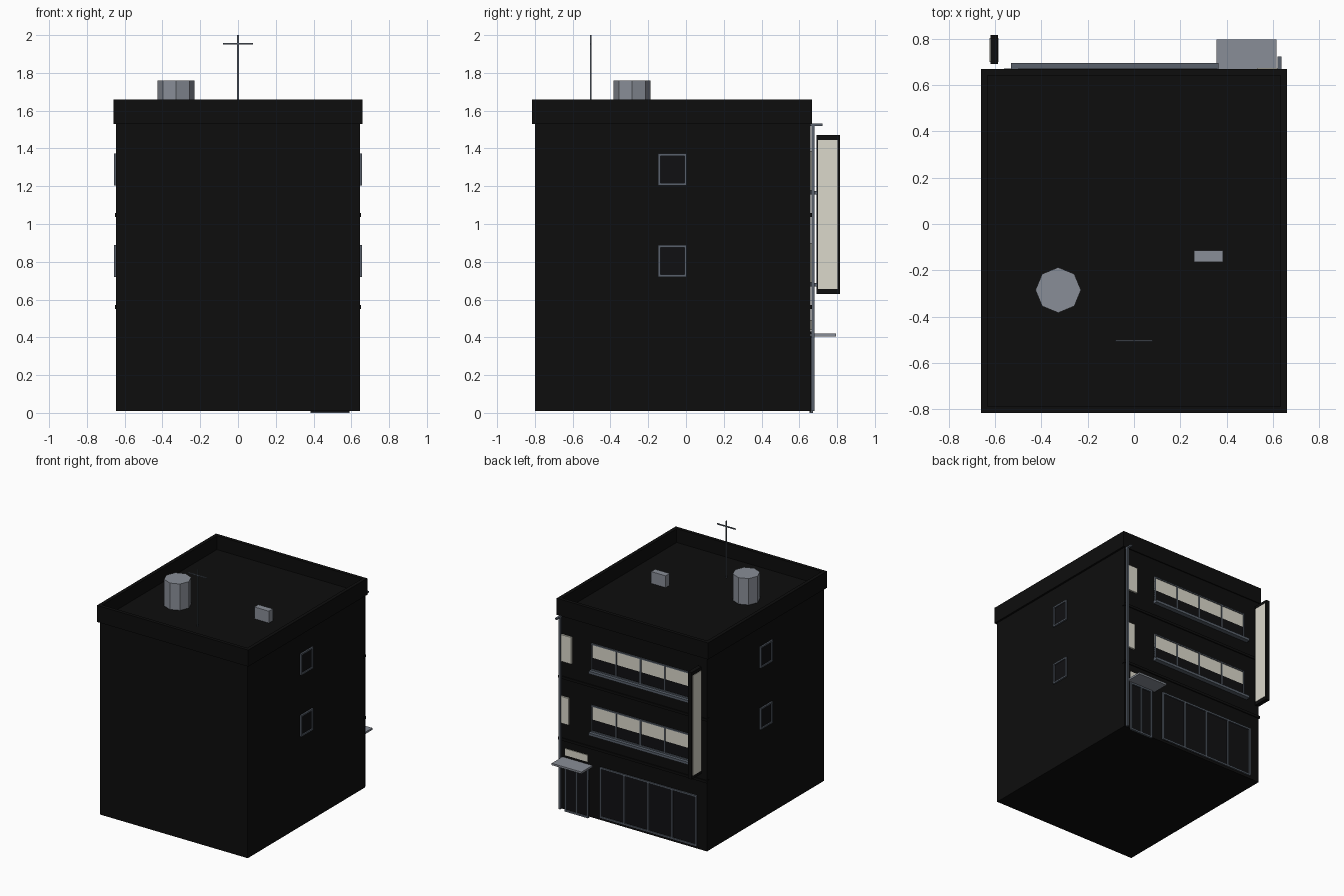
import bpy, bmesh, math

if "Cube" in bpy.data.objects:
    bpy.data.objects.remove(bpy.data.objects["Cube"])


def material(name, rgb):
    m = bpy.data.materials.new(name)
    m.diffuse_color = (*rgb, 1)
    m.use_nodes = True
    m.node_tree.nodes["Principled BSDF"].inputs["Base Color"].default_value = m.diffuse_color
    return m


WALL = material("black wall", (0.004, 0.004, 0.004))
GLASS = material("dark glass", (0.005, 0.005, 0.006))
SLATE = material("slate frame", (0.10, 0.12, 0.15))
GREY = material("light grey metal", (0.25, 0.27, 0.31))
CREAM = material("cream", (0.71, 0.69, 0.60))


def boxes(name, mat, *bounds):
    """One object made of boxes given as (x0, x1, y0, y1, z0, z1)."""
    bm = bmesh.new()
    for b in bounds:
        vs = bmesh.ops.create_cube(bm, size=1)["verts"]
        for v in vs:
            for i in range(3):
                v.co[i] = b[2 * i] if v.co[i] < 0 else b[2 * i + 1]
    me = bpy.data.meshes.new(name)
    bm.to_mesh(me)
    bm.free()
    me.materials.append(mat)
    ob = bpy.data.objects.new(name, me)
    bpy.context.collection.objects.link(ob)
    return ob


WY = 0.66  # facade plane, facing +y


def facade_frame(name, x0, x1, z0, z1, panes, w=0.013, d=0.012):
    """Window frame with evenly spaced mullions on the facade."""
    y0, y1 = WY - 0.005, WY + d
    bars = [(x0, x1, y0, y1, z0, z0 + w), (x0, x1, y0, y1, z1 - w, z1)]
    for i in range(panes + 1):
        x = x0 + (x1 - x0 - w) * i / panes
        bars.append((x, x + w, y0, y1, z0 + w, z1 - w))
    boxes(name, SLATE, *bars)


# Main block with roof deck
boxes("building_body", WALL, (-0.645, 0.645, -0.80, WY, 0.01, 1.53))
boxes("roof_deck", WALL, (-0.64, 0.64, -0.795, 0.65, 1.53, 1.552))

# Parapet ring around the roof
X, Y0, Y1, T = 0.66, -0.815, 0.668, 0.028
boxes("parapet", WALL,
      (-X, X, Y0, Y0 + T, 1.53, 1.66), (-X, X, Y1 - T, Y1, 1.53, 1.66),
      (-X, -X + T, Y0 + T, Y1 - T, 1.53, 1.66),
      (X - T, X, Y0 + T, Y1 - T, 1.53, 1.66))

# Upper floors: bands, ribbon windows, sills and narrow windows
for n, dz in (("lower", 0), ("upper", 0.487)):
    boxes(n + "_floor_band", WALL,
          (-0.65, 0.65, WY - 0.02, 0.668, 0.55 + dz, 0.57 + dz))
    boxes(n + "_ribbon_glass", GLASS,
          (-0.50, 0.36, WY - 0.005, WY + 0.004, 0.69 + dz, 0.785 + dz))
    boxes(n + "_ribbon_blinds", CREAM,
          (-0.50, 0.36, WY - 0.005, WY + 0.004, 0.785 + dz, 0.893 + dz))
    facade_frame(n + "_ribbon_frame", -0.50, 0.36, 0.688 + dz, 0.898 + dz, 4,
                 0.01, 0.01)
    boxes(n + "_ribbon_sill", SLATE,
          (-0.53, 0.365, WY - 0.005, 0.695, 0.668 + dz, 0.688 + dz))
    left = 0.53 if dz else 0.555
    boxes(n + "_narrow_window", CREAM,
          (left, 0.62, WY - 0.005, 0.674, 0.69 + dz, 0.90 + dz))

# Side windows on both flanks
for s, side in ((1, "right"), (-1, "left")):
    for n, z0 in (("lower", 0.72), ("upper", 1.205)):
        a, b, c = sorted((s * 0.64, s * 0.657)), -0.147, 0.003
        z1, w = z0 + 0.168, 0.012
        boxes(f"{side}_{n}_side_frame", SLATE,
              (*a, b, c, z0, z0 + w), (*a, b, c, z1 - w, z1),
              (*a, b, b + w, z0 + w, z1 - w), (*a, c - w, c, z0 + w, z1 - w))
        boxes(f"{side}_{n}_side_glass", GLASS,
              (*sorted((s * 0.64, s * 0.648)), b + w, c - w, z0 + w, z1 - w))

# Ground floor: shop window and double door
boxes("shop_glass", GLASS, (-0.56, 0.285, WY - 0.005, WY + 0.003, 0.03, 0.43))
facade_frame("shop_frame", -0.56, 0.285, 0.03, 0.43, 4)
boxes("door_glass", GLASS, (0.385, 0.59, WY - 0.005, WY + 0.003, 0.005, 0.40))
facade_frame("door_frame", 0.385, 0.59, 0.0, 0.40, 2)

# Canopy over the door and plate above it
boxes("door_canopy", GREY, (0.355, 0.615, WY - 0.005, 0.795, 0.405, 0.42))
boxes("door_plate", CREAM, (0.395, 0.59, WY - 0.003, WY + 0.005, 0.44, 0.493))

# Drain pipe with top arm
boxes("drain_pipe", SLATE, (0.62, 0.636, 0.664, 0.681, 0.01, 1.53))
boxes("drain_pipe_arm", SLATE, (0.62, 0.636, WY - 0.005, 0.723, 1.52, 1.532))

# Projecting vertical sign with a blank panel on each side
boxes("sign_case", WALL, (-0.62, -0.587, 0.69, 0.815, 0.629, 1.472))
boxes("sign_panels", CREAM,
      (-0.623, -0.62, 0.698, 0.803, 0.655, 1.445),
      (-0.587, -0.584, 0.698, 0.803, 0.655, 1.445))

# Rooftop water tank, vent box and aerial
bpy.ops.mesh.primitive_cylinder_add(vertices=8, radius=0.098, depth=0.21,
                                    location=(-0.327, -0.285, 1.655))
tank = bpy.context.object
tank.name = "water_tank"
tank.data.materials.append(GREY)
boxes("roof_vent", GREY, (0.258, 0.385, -0.165, -0.115, 1.55, 1.645))
boxes("aerial", SLATE,
      (-0.004, 0.004, -0.508, -0.500, 1.55, 2.0),
      (-0.08, 0.08, -0.508, -0.500, 1.951, 1.959))
